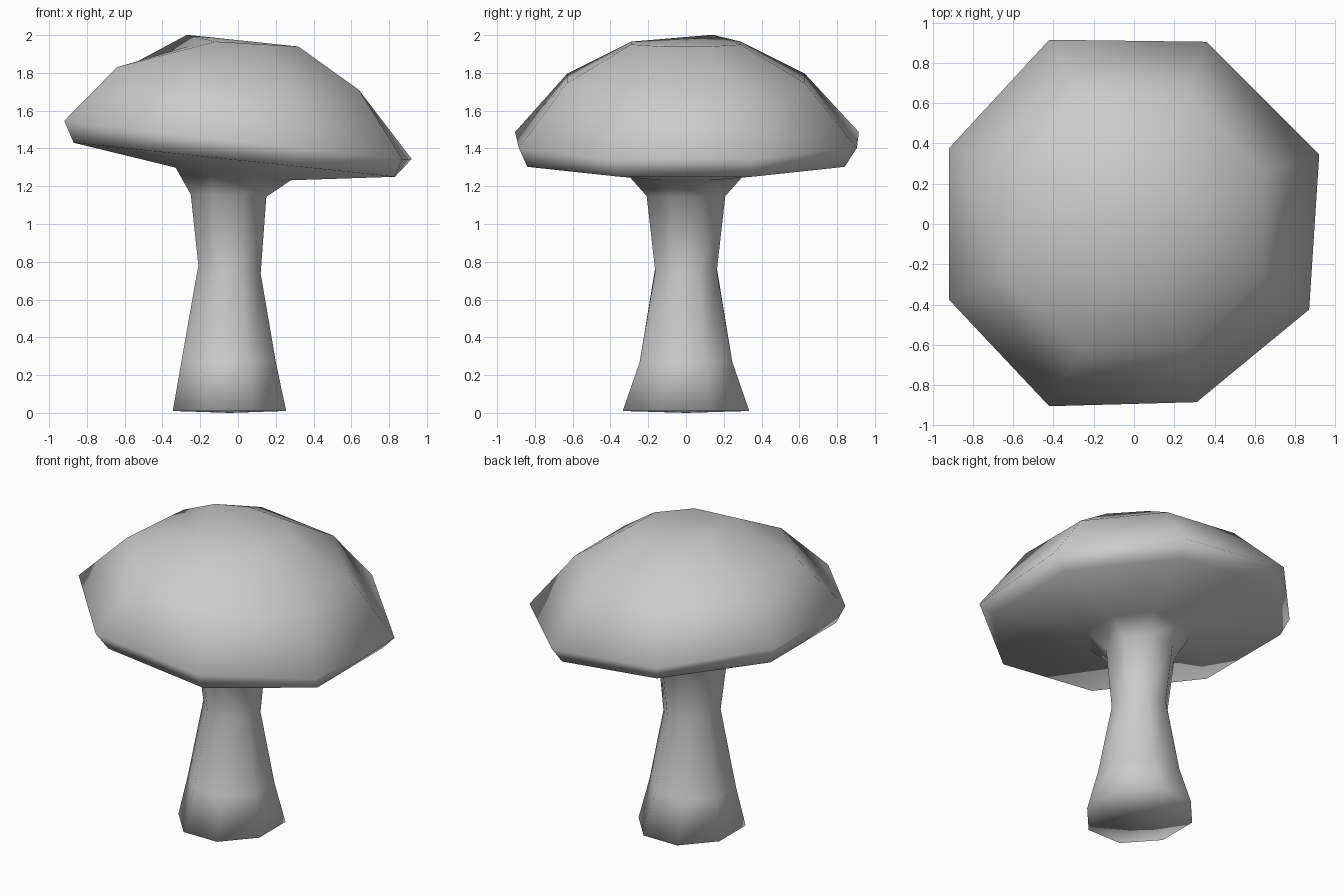
import bpy, bmesh, math

cube = bpy.data.objects.get("Cube")
if cube:
    bpy.data.objects.remove(cube, do_unlink=True)

SIDES = 8

# Ring profile: centre x, half width x, half width y, height, slope along x
RINGS = [
    (-0.045, 0.30, 0.335, 0.01, 0.0),     # foot
    (-0.05, 0.25, 0.245, 0.27, 0.0),      # lower stem
    (-0.045, 0.165, 0.163, 0.76, -0.13),  # waist
    (-0.05, 0.20, 0.208, 1.15, -0.03),    # neck
    (-0.025, 0.305, 0.30, 1.265, -0.11),  # collar
    (-0.02, 0.85, 0.84, 1.34, -0.106),    # lower rim
    (0.0, 0.92, 0.905, 1.445, -0.11),     # widest rim
    (0.0, 0.64, 0.63, 1.77, -0.094),      # cap shoulder
    (0.01, 0.31, 0.29, 1.958, -0.06),     # crown
]
# Small hand-made unevenness: (ring, side) -> offset
NUDGES = {
    (8, 3): (0.03, 0.02, 0.025),
    (8, 4): (0.04, 0.0, -0.035),
    (7, 3): (0.05, 0.0, 0.0),
    (6, 1): (-0.02, 0.0, 0.0),
    (6, 2): (-0.04, 0.01, 0.0),
    (6, 5): (-0.04, 0.0, 0.0),
    (6, 6): (-0.07, 0.02, 0.0),
    (6, 0): (0.0, -0.03, 0.0),
    (6, 7): (-0.05, -0.05, 0.0),
}


def ring_points(index):
    cx, rx, ry, z, slope = RINGS[index]
    k = 1 / math.cos(math.pi / SIDES)
    for s in range(SIDES):
        a = math.tau * (s + 0.5) / SIDES
        dx, dy, dz = NUDGES.get((index, s), (0, 0, 0))
        x = cx + rx * k * math.cos(a)
        yield (x + dx, ry * k * math.sin(a) + dy, z + slope * (x - cx) + dz)


# One flat grey
grey = bpy.data.materials.new("plain grey")
grey.use_nodes = True
colour = (0.6, 0.6, 0.6, 1)
grey.diffuse_color = colour
grey.node_tree.nodes["Principled BSDF"].inputs["Base Color"].default_value = colour

# Stem and cap lofted as one closed skin
bm = bmesh.new()
loops = [[bm.verts.new(p) for p in ring_points(i)] for i in range(len(RINGS))]
for low, high in zip(loops, loops[1:]):
    for s in range(SIDES):
        t = (s + 1) % SIDES
        bm.faces.new((low[s], low[t], high[t], high[s]))
bm.faces.new(loops[-1])

# Slightly domed sole
sole = bm.verts.new((RINGS[0][0], 0, 0))
for s in range(SIDES):
    bm.faces.new((loops[0][(s + 1) % SIDES], loops[0][s], sole))
bmesh.ops.recalc_face_normals(bm, faces=bm.faces)

mesh = bpy.data.meshes.new("mushroom")
bm.to_mesh(mesh)
bm.free()
mesh.materials.append(grey)
mesh.shade_smooth()
mushroom = bpy.data.objects.new("mushroom", mesh)
bpy.context.collection.objects.link(mushroom)
